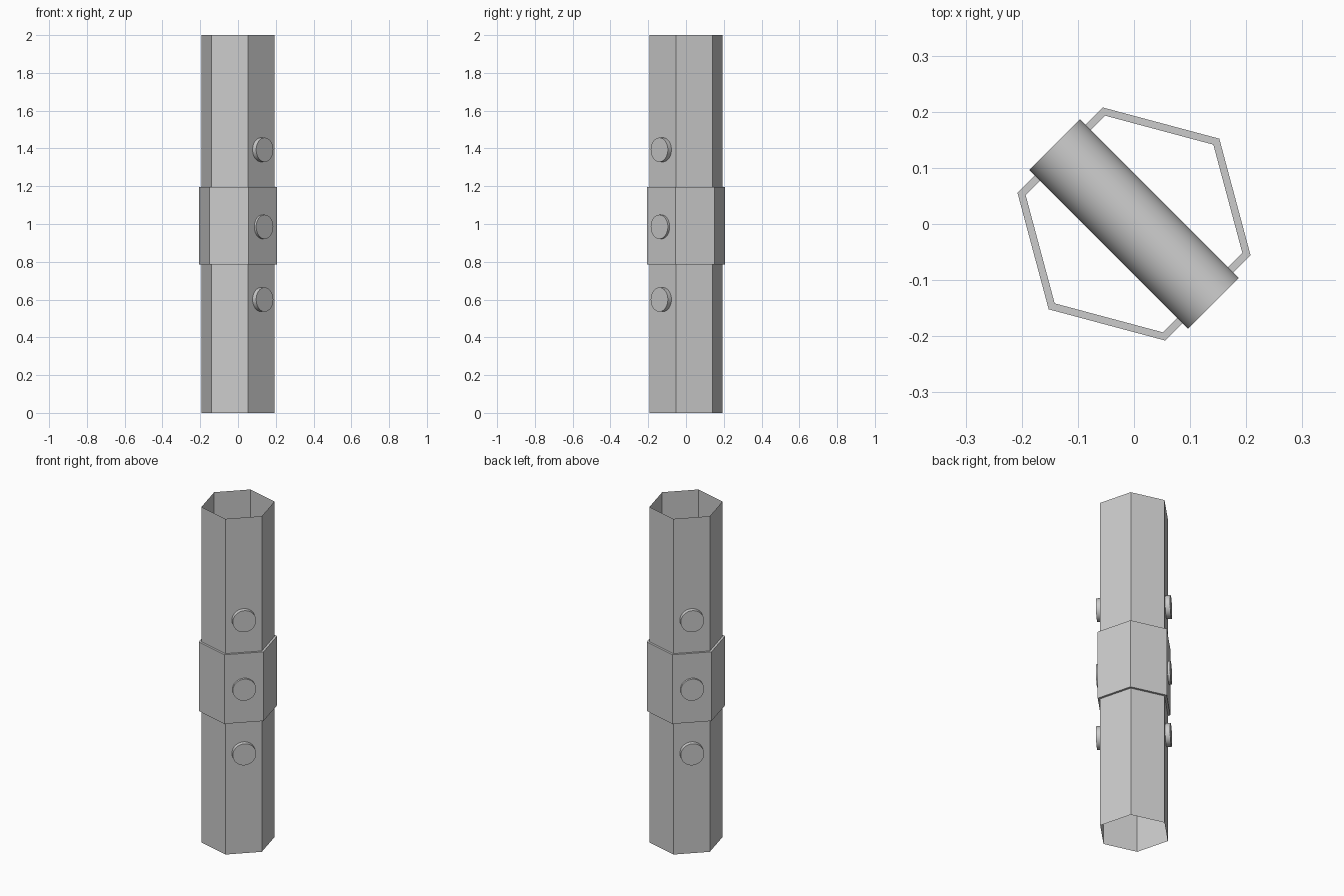
import bpy, bmesh, math

if "Cube" in bpy.data.objects:
    bpy.data.objects.remove(bpy.data.objects["Cube"])

SIDES = 6
TURN = math.radians(45)      # one corner of the hexagon points this way


def hex_shell(name, profile):
    """Sweep (radius, z) points around a six-sided section."""
    bm = bmesh.new()
    rings = []
    for r, z in profile:
        rings.append([bm.verts.new((r * math.cos(TURN + i * math.tau / SIDES),
                                    r * math.sin(TURN + i * math.tau / SIDES), z))
                      for i in range(SIDES)])
    for a, b in zip(rings, rings[1:]):
        for i in range(SIDES):
            j = (i + 1) % SIDES
            bm.faces.new((a[i], a[j], b[j], b[i]))
    mesh = bpy.data.meshes.new(name)
    bm.to_mesh(mesh)
    bm.free()
    obj = bpy.data.objects.new(name, mesh)
    bpy.context.collection.objects.link(obj)
    return obj


def cross_pin(name, z):
    """Round pin passing through two opposite flats."""
    bpy.ops.mesh.primitive_cylinder_add(
        vertices=64, radius=0.064, depth=0.4, location=(0, 0, z),
        rotation=(0, math.radians(90), math.radians(-45)))
    bpy.context.object.name = name
    bpy.ops.object.shade_smooth_by_angle(angle=math.radians(30))


# Thin open hexagonal tube
hex_shell("tube", [(0.2, 0), (0.2, 2)])

# Collar around the middle, seated on the tube
hex_shell("collar", [(0.2, 0.785), (0.215, 0.785), (0.215, 1.197), (0.2, 1.197)])

# Three through pins
for label, z in (("lower", 0.6), ("middle", 0.985), ("upper", 1.393)):
    cross_pin(label + "_pin", z)
